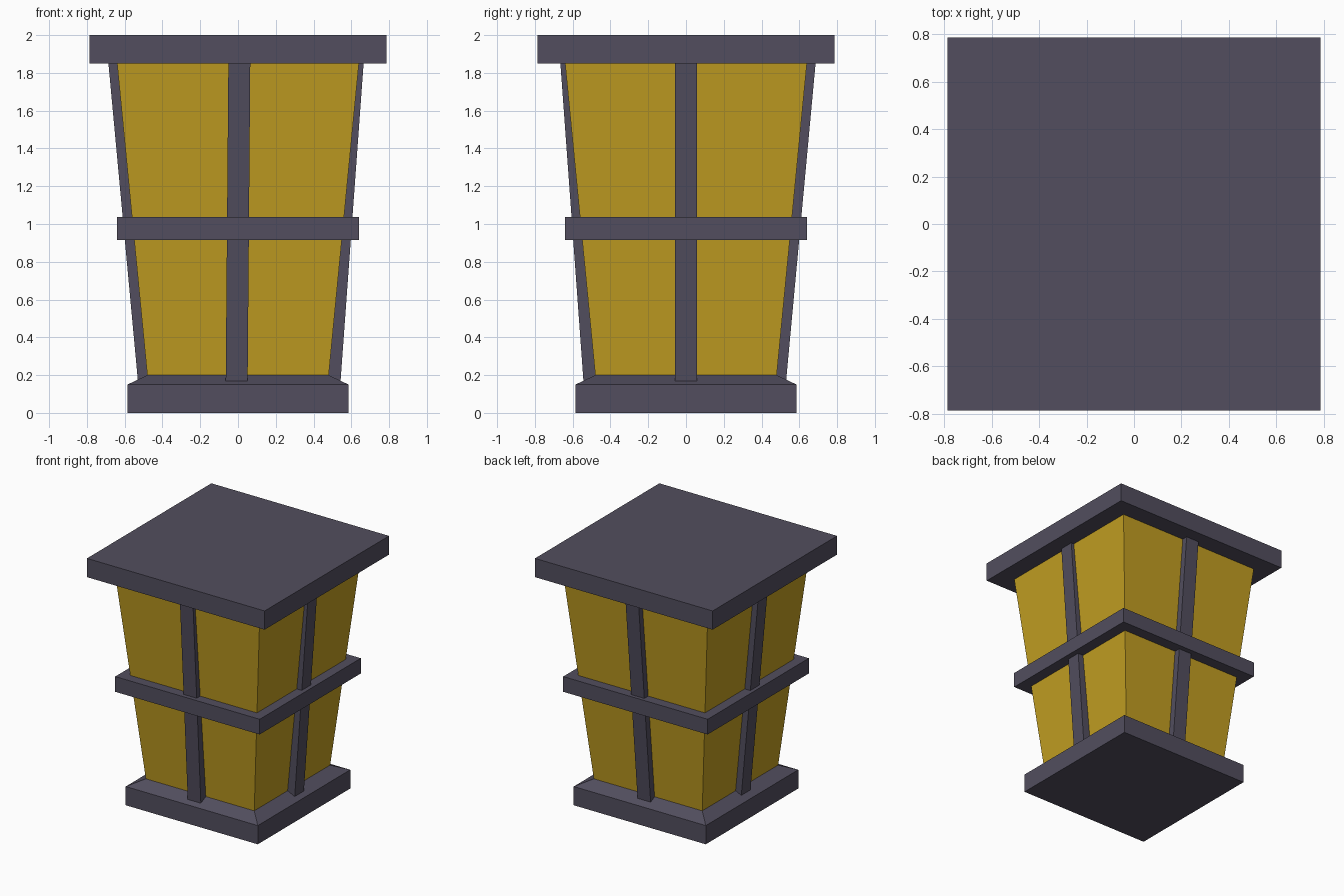
import bpy, bmesh, math
from mathutils import Matrix

cube = bpy.data.objects.get("Cube")
if cube:
    bpy.data.objects.remove(cube, do_unlink=True)


def material(name, rgb):
    mat = bpy.data.materials.new(name)
    mat.use_nodes = True
    mat.diffuse_color = (*rgb, 1)
    mat.node_tree.nodes["Principled BSDF"].inputs["Base Color"].default_value = (*rgb, 1)
    return mat


frame_grey = material("frame_grey", (0.084, 0.076, 0.112))
amber_glass = material("amber_glass", (0.54, 0.342, 0.016))


def loft(name, rings, mat, turn=0):
    """Stack of rectangles (x0, x1, y0, y1, z) joined into a closed solid."""
    bm = bmesh.new()
    loops = [[bm.verts.new(p) for p in ((x0, y0, z), (x1, y0, z), (x1, y1, z), (x0, y1, z))]
             for x0, x1, y0, y1, z in rings]
    bm.faces.new(loops[0][::-1])
    bm.faces.new(loops[-1])
    for low, high in zip(loops, loops[1:]):
        for i in range(4):
            j = (i + 1) % 4
            bm.faces.new((low[i], low[j], high[j], high[i]))
    bm.transform(Matrix.Rotation(turn, 4, "Z"))
    bmesh.ops.recalc_face_normals(bm, faces=bm.faces)
    mesh = bpy.data.meshes.new(name)
    bm.to_mesh(mesh)
    bm.free()
    mesh.materials.append(mat)
    obj = bpy.data.objects.new(name, mesh)
    bpy.context.collection.objects.link(obj)
    return obj


def square(half, z):
    return (-half, half, -half, half, z)


# Base with sloped top, glass body, middle band and roof slab
loft("base", [square(0.585, 0), square(0.585, 0.15), square(0.48, 0.2)], frame_grey)
loft("glass", [square(0.48, 0.198), square(0.641, 1.86)], amber_glass)
loft("middle_band", [square(0.64, 0.915), square(0.64, 1.037)], frame_grey)
loft("roof", [square(0.787, 1.85), square(0.787, 2)], frame_grey)


# Leaning centre strips, one on each side
def strip(name, side, low, high, drift=0):
    def ring(z):
        t = (z - 0.17) / 1.68
        out = low + (high - low) * t
        shift = drift * (2 * t - 1)
        return (shift - 0.058, shift + 0.058, -out, 0.1 - out, z)
    loft(name, [ring(0.15), ring(1.87)], frame_grey, side * math.pi / 2)


strip("front_strip", 0, 0.543, 0.665, 0.007)
strip("left_strip", 1, 0.543, 0.665)
strip("back_strip", 2, 0.53, 0.686)
strip("right_strip", 3, 0.53, 0.686)
